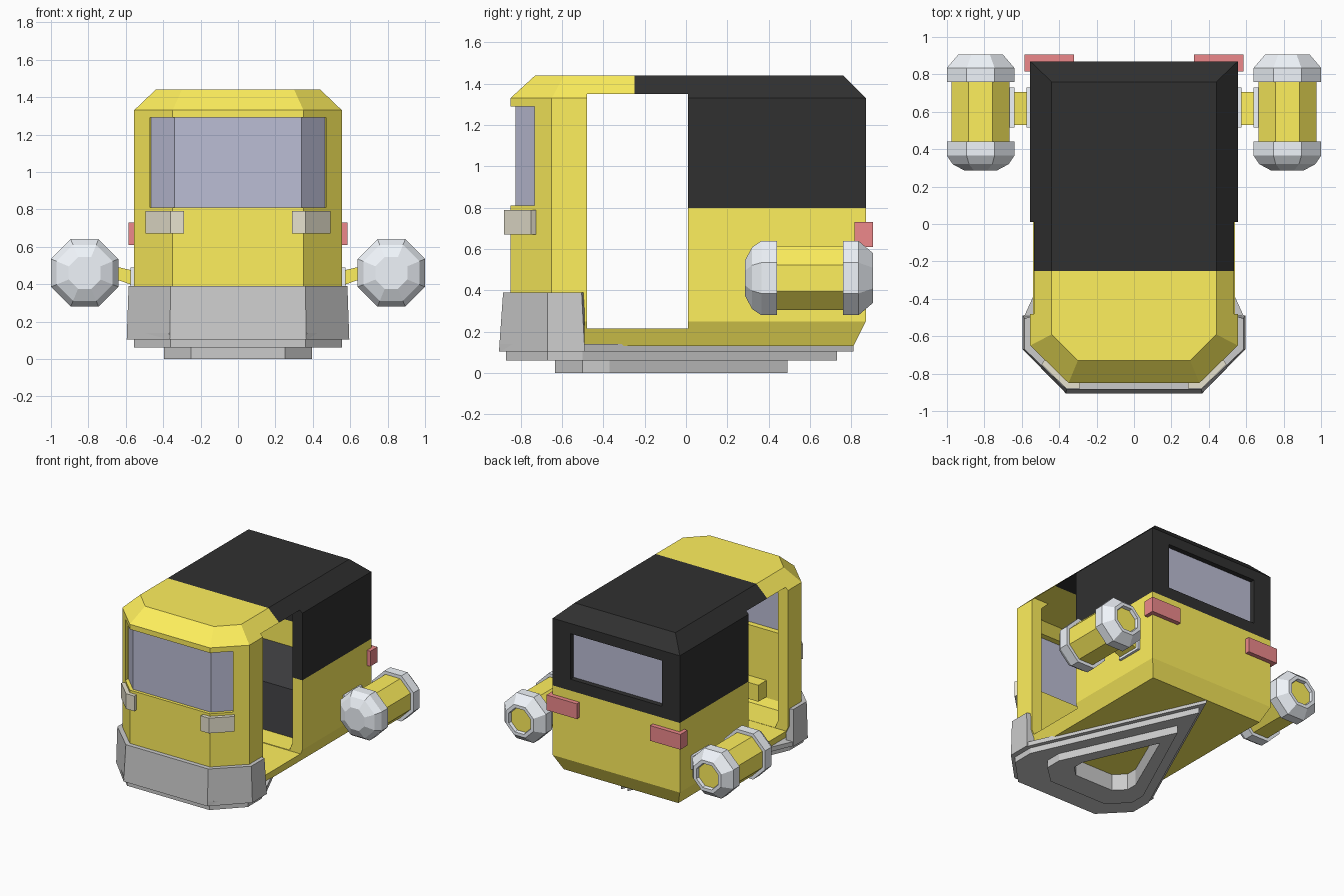
import bpy, bmesh
from math import cos, sin, pi, radians

if "Cube" in bpy.data.objects:
    bpy.data.objects.remove(bpy.data.objects["Cube"])


def material(name, r, g, b):
    m = bpy.data.materials.new(name)
    m.diffuse_color = (r, g, b, 1)
    m.use_nodes = True
    m.node_tree.nodes["Principled BSDF"].inputs["Base Color"].default_value = m.diffuse_color
    return m


YELLOW = material("yellow paint", 1.0, 0.87, 0.11)
BLACK = material("black canvas", 0.03, 0.03, 0.03)
GLASS = material("glass", 0.50, 0.51, 0.66)
RED = material("tail light red", 0.85, 0.25, 0.26)
CREAM = material("headlight cream", 0.80, 0.76, 0.62)
SILVER = material("silver metal", 0.87, 0.91, 0.96)
DARK = material("seat fabric", 0.06, 0.06, 0.065)
GREY = material("grey bumper", 0.54, 0.54, 0.54)


def add(name, bm, mat=None, mirror=False):
    bmesh.ops.recalc_face_normals(bm, faces=bm.faces[:])
    me = bpy.data.meshes.new(name)
    bm.to_mesh(me)
    bm.free()
    ob = bpy.data.objects.new(name, me)
    bpy.context.collection.objects.link(ob)
    if mat:
        me.materials.append(mat)
    if mirror:
        ob.modifiers.new("Mirror", 'MIRROR').use_mirror_merge = False
    return ob


def loft(name, rings, mat=None, closed=False, mirror=False):
    """Skin equal-length rings; cap the ends, or join last to first."""
    bm = bmesh.new()
    vs = [[bm.verts.new(p) for p in ring] for ring in rings]
    n = len(vs[0])
    pairs = list(zip(vs, vs[1:])) + ([(vs[-1], vs[0])] if closed else [])
    for a, b in pairs:
        for i in range(n):
            j = (i + 1) % n
            bm.faces.new((a[i], a[j], b[j], b[i]))
    if not closed:
        bm.faces.new(vs[0])
        bm.faces.new(vs[-1])
    return add(name, bm, mat, mirror)


def at(outline, z):
    return [(x, y, z) for x, y in outline]


def sym(half):
    """Mirror a half outline (front to rear) to the other side of x = 0."""
    return half + [(-x, y) for x, y in reversed(half) if x > 0]


def box(name, x0, x1, y0, y1, z0, z1, mat=None, mirror=False):
    o = [(x0, y0), (x1, y0), (x1, y1), (x0, y1)]
    return loft(name, [at(o, z0), at(o, z1)], mat, mirror=mirror)


# Hollow cab shell: floor, walls and chamfered roof
cab = loft("cab_shell", [
    at(sym([(.32, -.79), (.50, -.62), (.50, .81)]), .13),
    at(sym([(.35, -.85), (.555, -.65), (.555, .87)]), .25),
    at(sym([(.35, -.85), (.555, -.65), (.555, .87)]), 1.33),
    at(sym([(.30, -.73), (.44, -.59), (.44, .76)]), 1.44)])
sol = cab.modifiers.new("Walls", 'SOLIDIFY')
sol.thickness, sol.offset, sol.use_even_offset = .09, -1, True

# Door, windscreen and rear window openings
cutters = [box("door_cutter", -1, 1, -.48, .01, .215, 1.35),
           box("windscreen_cutter", -.47, .47, -1, -.70, .81, 1.29),
           box("rear_window_cutter", -.40, .40, .7, 1, .89, 1.25)]
for c in cutters:
    c.hide_render = True
    m = cab.modifiers.new(c.name, 'BOOLEAN')
    m.operation, m.solver, m.object = 'DIFFERENCE', 'EXACT', c
bpy.context.view_layer.update()
dg = bpy.context.evaluated_depsgraph_get()
me = bpy.data.meshes.new_from_object(cab.evaluated_get(dg))
cab.modifiers.clear()
cab.data = me
for c in cutters:
    bpy.data.objects.remove(c)

# Two-tone paint: split along the colour borders
me.materials.clear()
me.materials.append(YELLOW)
me.materials.append(BLACK)
bm = bmesh.new()
bm.from_mesh(me)
for co, no in (((0, -.25, 0), (0, 1, 0)), ((0, .01, 0), (0, 1, 0)), ((0, 0, .8), (0, 0, 1))):
    bmesh.ops.bisect_plane(bm, geom=bm.verts[:] + bm.edges[:] + bm.faces[:],
                           plane_co=co, plane_no=no, dist=1e-4)
for f in bm.faces:
    p = f.calc_center_median()
    f.material_index = int((p.y > -.25 and p.z > 1.25) or (p.y > 0 and p.z > .8))
bm.to_mesh(me)
bm.free()

# Glass
pane = [(.34, -.825), (.466, -.70), (.45, -.69), (.332, -.805)]
pane += [(-x, y) for x, y in reversed(pane)]
loft("windscreen", [at(pane, .80), at(pane, 1.30)], GLASS)
box("rear_window", -.41, .41, .815, .83, .88, 1.26, GLASS)

# Lights
lamp = [(.29, -.88), (.362, -.88), (.495, -.75), (.475, -.72), (.33, -.835), (.29, -.835)]
loft("headlights", [at(lamp, .67), at(lamp, .79)], CREAM, mirror=True)
box("tail_lights", .32, .585, .815, .905, .61, .73, RED, mirror=True)

# Interior
box("seat", -.47, .47, .19, .79, .20, .60, DARK)
box("dashboard", -.17, .17, -.80, -.66, .28, .41, YELLOW)

# Wrap-around front bumper, slightly narrower at the top
inner = [(.53, -.49), (.53, -.64), (.34, -.83)]


def bumper_ring(f, c, w, rear):
    right = [(c, f), (w, -.67), (w, rear)] + inner
    return right + [(-x, y) for x, y in reversed(right)]


loft("bumper", [at(bumper_ring(-.905, .365, .595, -.49), .105),
                at(bumper_ring(-.885, .36, .585, -.505), .39)], GREY)

# Stepped skid plates tapering to the rear, with a central opening
hole = sym([(.17, -.45), (.25, -.37), (.25, -.28), (0, .29)])
plates = (("upper_skid", [(.37, -.90), (.59, -.67), (.59, -.50), (0, .81)], .105, .14),
          ("middle_skid", [(.36, -.87), (.555, -.67), (.555, -.50), (0, .73)], .06, .105),
          ("lower_skid", [(.25, -.635), (.395, -.50), (.395, -.37), (0, .49)], 0, .06))
for name, half, z0, z1 in plates:
    o = sym(half)
    loft(name, [at(o, z0), at(o, z1), at(hole, z1), at(hole, z0)], GREY, closed=True)


# Octagonal thrusters
def octagon(y, apothem):
    r = apothem / cos(pi / 8)
    return [(.82 + r * cos(radians(22.5 + 45 * i)), y, .46 + r * sin(radians(22.5 + 45 * i)))
            for i in range(8)]


def turned(name, profile, mat, closed=False):
    loft(name, [octagon(y, a) for y, a in profile], mat, closed, mirror=True)


turned("thruster_noses", [(.285, .085), (.32, .15), (.365, .18), (.44, .18)], SILVER)
turned("thruster_barrels", [(.43, .155), (.77, .155)], YELLOW)
turned("thruster_nozzles", [(.76, .08), (.76, .18), (.835, .18), (.905, .12),
                            (.905, .095), (.86, .085)], SILVER, True)
turned("nozzle_cores", [(.77, .09), (.88, .09)], YELLOW)

# Thruster arms with mounting plates
loft("thruster_arms", [[(x, .53, z0), (x, .705, z0), (x, .705, z1), (x, .53, z1)]
                       for x, z0, z1 in ((.55, .39, .47), (.68, .435, .50))], YELLOW, mirror=True)
box("body_mounts", .55, .575, .515, .73, .38, .49, SILVER, mirror=True)
box("thruster_mounts", .64, .675, .515, .73, .41, .51, SILVER, mirror=True)
